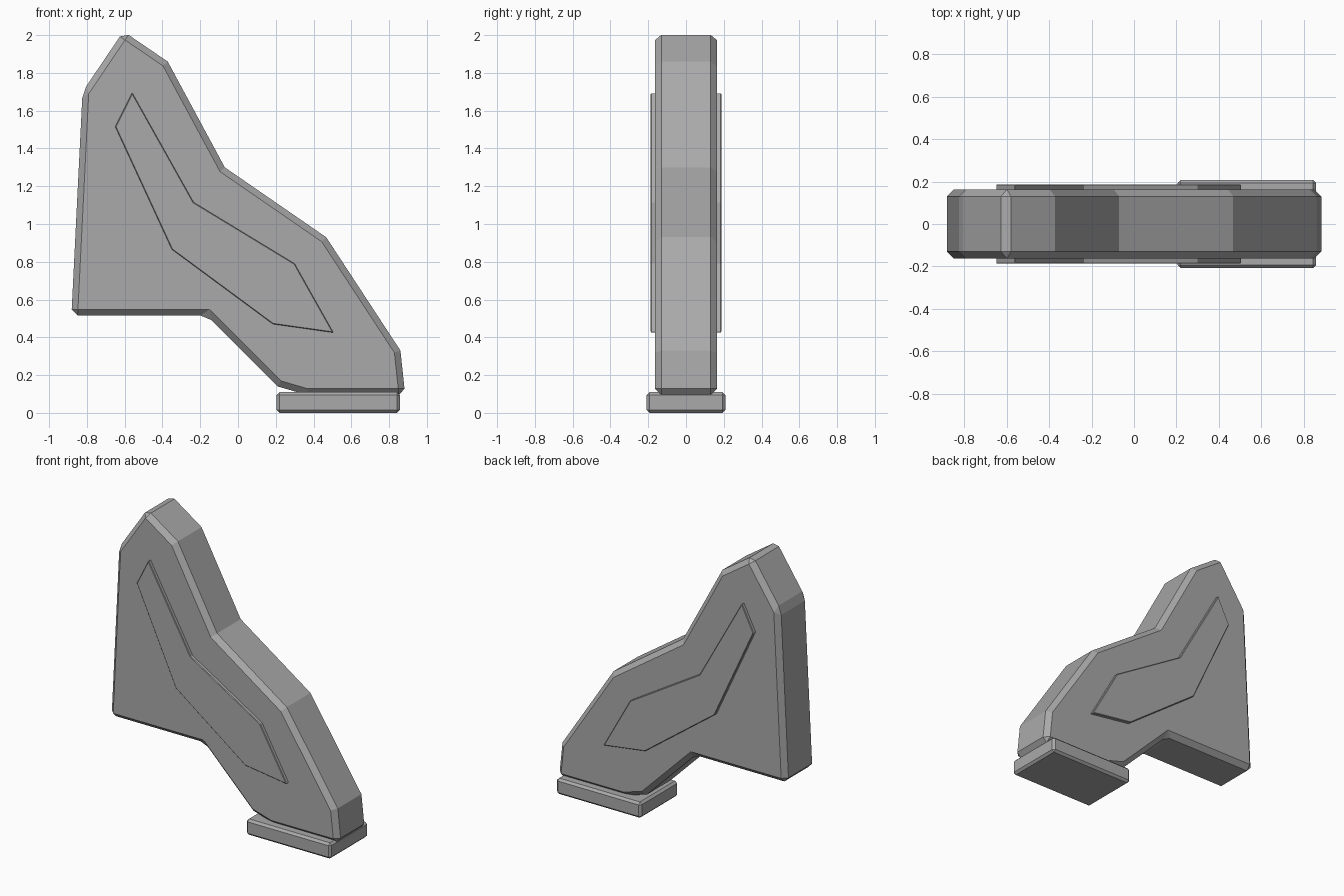
import bpy
import bmesh

if "Cube" in bpy.data.objects:
    bpy.data.objects.remove(bpy.data.objects["Cube"], do_unlink=True)

grey = bpy.data.materials.new("plain grey")
grey.use_nodes = True
colour = (0.4, 0.4, 0.4, 1)
grey.diffuse_color = colour
grey.node_tree.nodes["Principled BSDF"].inputs["Base Color"].default_value = colour


def slab(name, outline, y0, y1, bevel):
    """Extrude an x-z outline from y0 to y1 and chamfer its sharp edges."""
    bm = bmesh.new()
    face = bm.faces.new([bm.verts.new((x, y0, z)) for x, z in outline])
    grown = bmesh.ops.extrude_face_region(bm, geom=[face])
    verts = [v for v in grown["geom"] if isinstance(v, bmesh.types.BMVert)]
    bmesh.ops.translate(bm, verts=verts, vec=(0, y1 - y0, 0))
    bmesh.ops.recalc_face_normals(bm, faces=bm.faces)
    mesh = bpy.data.meshes.new(name)
    bm.to_mesh(mesh)
    bm.free()
    mesh.materials.append(grey)
    obj = bpy.data.objects.new(name, mesh)
    bpy.context.collection.objects.link(obj)
    mod = obj.modifiers.new("chamfer", "BEVEL")
    mod.width = bevel
    mod.segments = 1
    mod.limit_method = "ANGLE"
    mod.angle_limit = 0.524
    return obj


# Main bracket body
body = [(-0.882, 0.515), (-0.823, 1.70), (-0.607, 2.02), (-0.372, 1.86),
        (-0.07, 1.30), (0.467, 0.93), (0.86, 0.33), (0.885, 0.095),
        (0.365, 0.095), (0.21, 0.14), (-0.165, 0.515)]
slab("body", body, -0.163, 0.163, 0.033)

# Raised side panels, front and back
panel = [(-0.56, 1.695), (-0.235, 1.115), (0.30, 0.79), (0.505, 0.425),
         (0.185, 0.47), (-0.35, 0.865), (-0.65, 1.515)]
for name, side in (("front_panel", -1), ("back_panel", 1)):
    slab(name, panel, side * 0.15, side * 0.187, 0.004)

# Foot pad
foot = [(0.205, 0), (0.857, 0), (0.857, 0.11), (0.205, 0.11)]
slab("foot", foot, -0.208, 0.208, 0.015)
